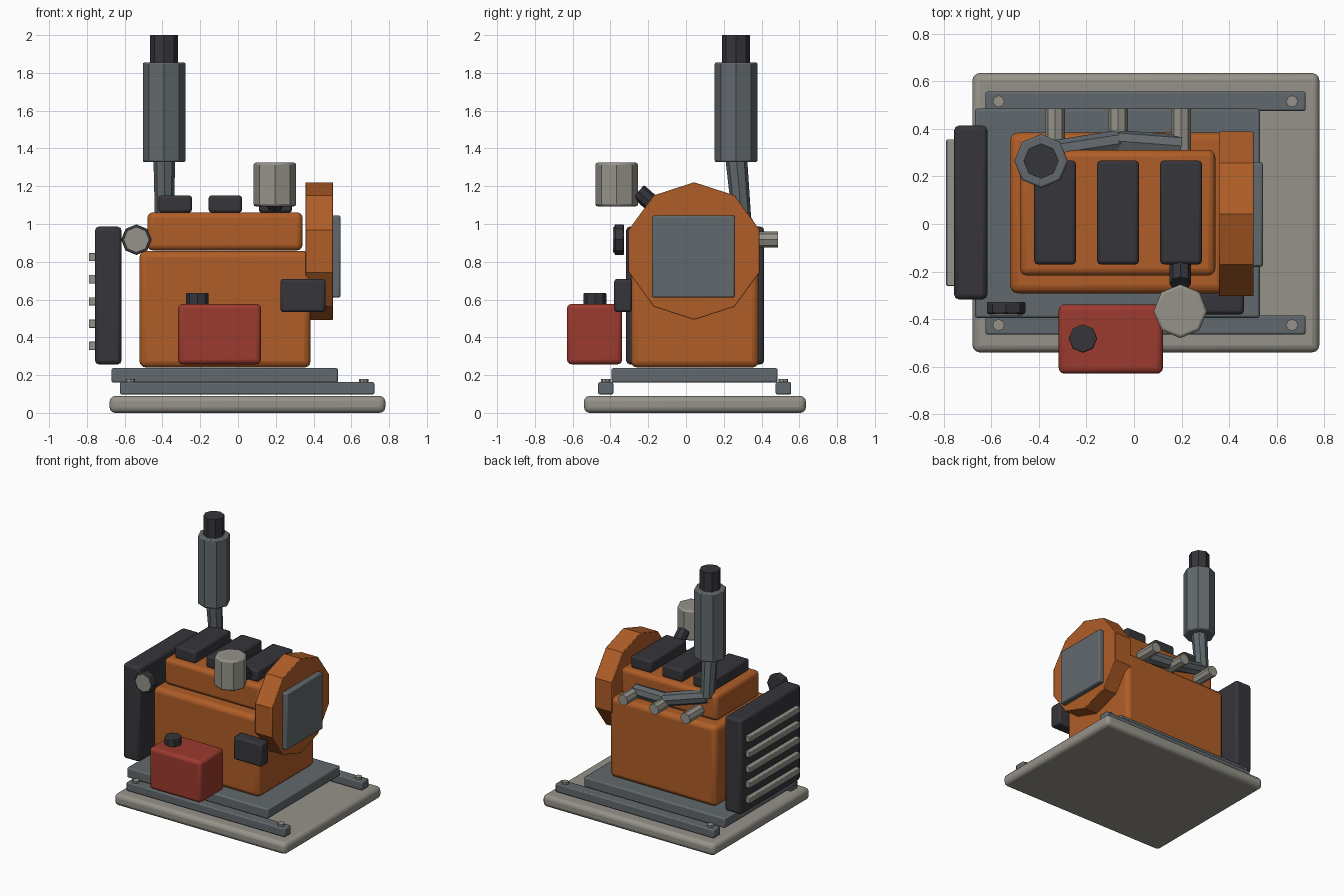
import bpy
import math
from mathutils import Vector

if "Cube" in bpy.data.objects:
    bpy.data.objects.remove(bpy.data.objects["Cube"], do_unlink=True)


def material(name, rgb):
    mat = bpy.data.materials.new(name)
    mat.use_nodes = True
    mat.diffuse_color = (*rgb, 1)
    mat.node_tree.nodes["Principled BSDF"].inputs["Base Color"].default_value = (*rgb, 1)
    return mat


ORANGE = material("orange paint", (0.43, 0.11, 0.02))
DARK = material("dark rubber", (0.037, 0.035, 0.042))
STEEL = material("blue grey steel", (0.12, 0.14, 0.15))
PALE = material("pale metal", (0.30, 0.29, 0.25))
RED = material("red paint", (0.33, 0.042, 0.028))


def finish(obj, name, mat, bevel, segments=2):
    obj.name = obj.data.name = name
    obj.data.materials.append(mat)
    if bevel:
        mod = obj.modifiers.new("rounded edges", "BEVEL")
        mod.width = bevel
        mod.segments = segments
        mod.limit_method = "ANGLE"
        mod.angle_limit = math.radians(50)
    bpy.ops.object.shade_smooth_by_angle(angle=math.radians(32))
    return obj


def box(name, x, y, z, mat, bevel=0.01, segments=2):
    """Block given by its (low, high) range on each axis."""
    spans = (x, y, z)
    bpy.ops.mesh.primitive_cube_add(size=1, location=[(a + b) / 2 for a, b in spans])
    obj = bpy.context.object
    obj.scale = [b - a for a, b in spans]
    bpy.ops.object.transform_apply(location=False, rotation=False, scale=True)
    return finish(obj, name, mat, bevel, segments)


def rod(name, start, end, radius, mat, sides=8, end_radius=None, bevel=0.0):
    """Straight or tapered round bar between two points."""
    start, end = Vector(start), Vector(end)
    axis = end - start
    bpy.ops.mesh.primitive_cone_add(
        vertices=sides, radius1=radius, radius2=end_radius or radius,
        depth=axis.length, location=(start + end) / 2)
    obj = bpy.context.object
    obj.rotation_euler = Vector((0, 0, 1)).rotation_difference(axis).to_euler()
    return finish(obj, name, mat, bevel)


# Base, mounting rails with bolts, and skid
box("base_plate", (-0.68, 0.78), (-0.54, 0.635), (0, 0.09), PALE, 0.03, 3)
for side, low, high in (("front", -0.465, -0.385), ("back", 0.475, 0.557)):
    box(side + "_rail", (-0.625, 0.722), (low, high), (0.098, 0.163), STEEL, 0.008)
    for end, x in (("right", -0.57), ("left", 0.665)):
        y = (low + high) / 2
        rod(f"{side}_{end}_bolt", (x, y, 0.15), (x, y, 0.18), 0.025, PALE)
box("skid", (-0.67, 0.53), (-0.395, 0.485), (0.16, 0.237), STEEL, 0.01)

# Engine block, head and valve covers
box("engine_block", (-0.522, 0.385), (-0.292, 0.385), (0.24, 0.857), ORANGE, 0.035, 3)
box("cylinder_head", (-0.48, 0.342), (-0.217, 0.312), (0.86, 1.062), ORANGE, 0.03, 3)
for i in range(3):
    x = -0.332 + i * 0.265
    box(f"valve_cover_{i + 1}", (x - 0.088, x + 0.088), (-0.17, 0.267), (1.06, 1.152), DARK, 0.015)

# Ten-sided flywheel housing with its end plate
housing = rod("flywheel_housing", (0.357, 0.043, 0.857), (0.503, 0.043, 0.857),
              0.364, ORANGE, sides=10, bevel=0.004)
housing.rotation_euler = (math.pi / 2, 0, math.pi / 2)
box("housing_plate", (0.49, 0.543), (-0.18, 0.26), (0.61, 1.045), STEEL, 0.01)

# Control box and fuel tank
box("control_box", (0.225, 0.463), (-0.38, -0.285), (0.533, 0.71), DARK, 0.015)
box("fuel_tank", (-0.317, 0.122), (-0.63, -0.338), (0.257, 0.577), RED, 0.025, 3)
rod("fuel_cap", (-0.215, -0.482, 0.57), (-0.215, -0.482, 0.636), 0.06, DARK, bevel=0.006)

# Air filter and intake
rod("intake_pipe", (0.195, -0.17, 1.1), (0.195, -0.252, 1.172), 0.045, DARK)
rod("air_filter", (0.195, -0.367, 1.093), (0.195, -0.367, 1.325), 0.113, PALE, bevel=0.012)

# Exhaust ports, manifold, muffler and outlet
for i in range(3):
    x = -0.333 + i * 0.265
    rod(f"exhaust_port_{i + 1}", (x, 0.27, 0.917), (x, 0.487, 0.917), 0.042, PALE)
path = [(0.197, 0.325, 0.93), (-0.067, 0.345, 0.94), (-0.39, 0.295, 1.03)]
for i in range(2):
    rod(f"manifold_pipe_{i + 1}", path[i], path[i + 1], 0.05, STEEL)
rod("riser_pipe", path[-1], (-0.39, 0.265, 1.36), 0.05, STEEL, end_radius=0.058)
rod("muffler", (-0.391, 0.265, 1.328), (-0.391, 0.265, 1.855), 0.113, STEEL, bevel=0.008)
rod("exhaust_outlet", (-0.391, 0.265, 1.84), (-0.391, 0.265, 2.0), 0.074, DARK)

# Radiator with slats
box("radiator", (-0.757, -0.617), (-0.317, 0.414), (0.257, 0.986), DARK, 0.02)
for i in range(5):
    z = 0.355 + i * 0.1175
    box(f"radiator_slat_{i + 1}", (-0.79, -0.75), (-0.26, 0.355), (z - 0.022, z + 0.022), PALE, 0.004)

# Round gauge beside the radiator
rod("gauge_body", (-0.538, -0.328, 0.917), (-0.538, -0.378, 0.917), 0.081, DARK, bevel=0.006)
rod("gauge_face", (-0.538, -0.37, 0.917), (-0.538, -0.386, 0.917), 0.068, PALE)
